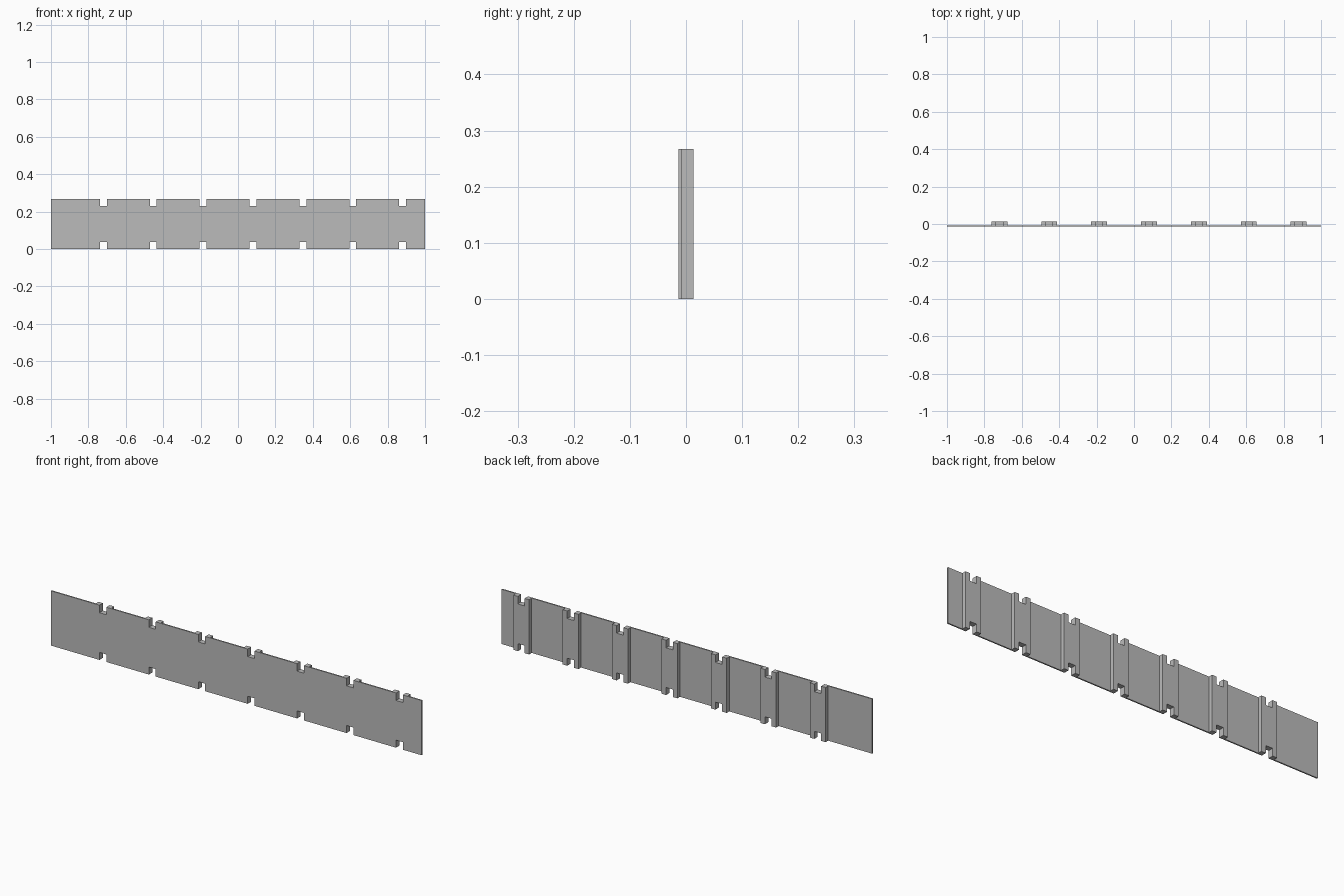
import bpy, bmesh
from mathutils import Matrix

if "Cube" in bpy.data.objects:
    bpy.data.objects.remove(bpy.data.objects["Cube"])

HEIGHT = 0.267
Y_FRONT, Y_PLATE, Y_RIB = -0.0133, -0.0067, 0.0133
RIB_HALF = 0.0425
NOTCH_W, NOTCH_D = 0.0367, 0.0367
CENTRES = [-0.72 + 0.2667 * i for i in range(7)]

grey = bpy.data.materials.new("grey")
grey.diffuse_color = (0.5, 0.5, 0.5, 1)
grey.use_nodes = True
grey.node_tree.nodes["Principled BSDF"].inputs["Base Color"].default_value = grey.diffuse_color


def make_object(name, bm):
    bmesh.ops.recalc_face_normals(bm, faces=bm.faces)
    mesh = bpy.data.meshes.new(name)
    bm.to_mesh(mesh)
    bm.free()
    mesh.materials.append(grey)
    obj = bpy.data.objects.new(name, mesh)
    bpy.context.collection.objects.link(obj)
    return obj


# Ribbed panel: stepped cross-section extruded upwards
profile = [(-1, Y_FRONT), (1, Y_FRONT), (1, Y_PLATE)]
for c in reversed(CENTRES):
    profile += [(c + RIB_HALF, Y_PLATE), (c + RIB_HALF, Y_RIB),
                (c - RIB_HALF, Y_RIB), (c - RIB_HALF, Y_PLATE)]
profile.append((-1, Y_PLATE))
bm = bmesh.new()
base = bm.faces.new([bm.verts.new((x, y, 0)) for x, y in profile])
top = bmesh.ops.extrude_face_region(bm, geom=[base], use_keep_orig=True)
bmesh.ops.translate(bm, vec=(0, 0, HEIGHT),
                    verts=[g for g in top["geom"] if isinstance(g, bmesh.types.BMVert)])
panel = make_object("ribbed_panel", bm)

# Notch cutters at the top and bottom of every rib
bm = bmesh.new()
for c in CENTRES:
    for z in (0, HEIGHT):
        bmesh.ops.create_cube(bm, size=1, matrix=Matrix.Translation((c, 0, z))
                              @ Matrix.Diagonal((NOTCH_W, 0.2, 2 * NOTCH_D, 1)))
cutter = make_object("notch_cutter", bm)
cutter.hide_render = True

cut = panel.modifiers.new("notches", 'BOOLEAN')
cut.operation = 'DIFFERENCE'
cut.solver = 'EXACT'
cut.object = cutter
bpy.context.view_layer.objects.active = panel
bpy.ops.object.modifier_apply(modifier=cut.name)
bpy.data.objects.remove(cutter)
